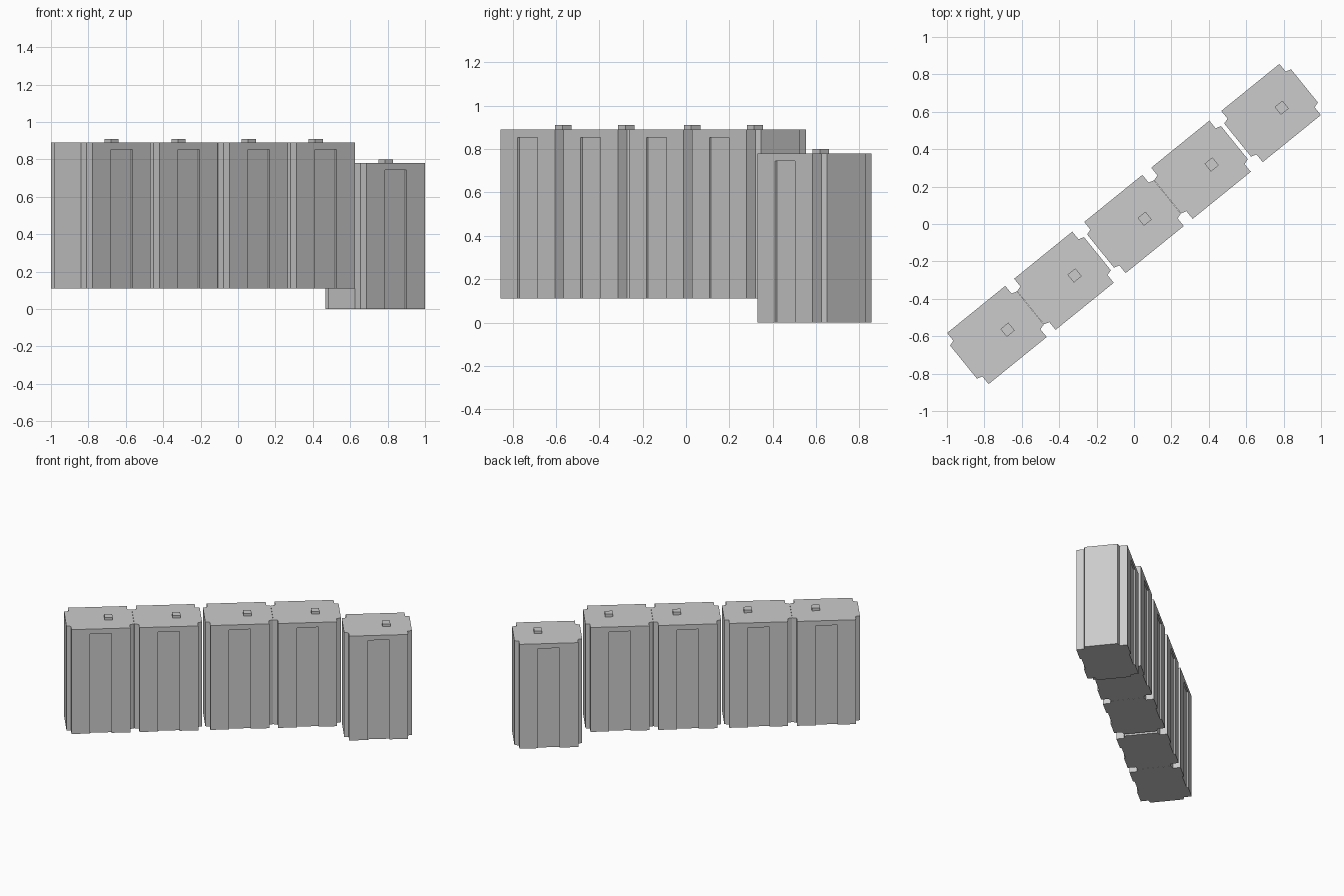
import bpy, bmesh, math
from mathutils import Matrix, Vector

if "Cube" in bpy.data.objects:
    bpy.data.objects.remove(bpy.data.objects["Cube"])

ANGLE = math.radians(39.0)
HEIGHT = 0.78
HALF_W, HALF_D = 0.20, 0.176      # main body half width / depth
BUMP = 0.23                       # reach of the end ribs
PANEL_W, PANEL_TOP, RECESS = 0.146, 0.744, 0.011


def link(name, mesh):
    obj = bpy.data.objects.new(name, mesh)
    bpy.context.collection.objects.link(obj)
    return obj


def prism(name, outline, height):
    bm = bmesh.new()
    face = bm.faces.new([bm.verts.new((x, y, 0)) for x, y in outline])
    ext = bmesh.ops.extrude_face_region(bm, geom=[face])
    top = [g for g in ext["geom"] if isinstance(g, bmesh.types.BMVert)]
    bmesh.ops.translate(bm, vec=(0, 0, height), verts=top)
    bmesh.ops.recalc_face_normals(bm, faces=bm.faces[:])
    mesh = bpy.data.meshes.new(name)
    bm.to_mesh(mesh)
    bm.free()
    return link(name, mesh)


def add_box(bm, center, size):
    mat = Matrix.Translation(center) @ Matrix.Diagonal((*size, 1))
    bmesh.ops.create_cube(bm, size=1, matrix=mat)


# cabinet outline: rectangle with a tapered full-height rib on each end
right = [(HALF_W, -HALF_D), (HALF_W, -0.123), (BUMP, -0.114),
         (BUMP, 0.114), (HALF_W, 0.123), (HALF_W, HALF_D)]
left = [(-x, -y) for x, y in right]
master = prism("cabinet_body", right + left, HEIGHT)

# shallow panel recesses, front and back, open at the bottom
bm = bmesh.new()
for s in (-1, 1):
    add_box(bm, (0, s * (HALF_D - RECESS + 0.05), PANEL_TOP / 2 - 0.05),
            (PANEL_W, 0.1, PANEL_TOP + 0.1))
cut_mesh = bpy.data.meshes.new("panel_cutter")
bm.to_mesh(cut_mesh)
bm.free()
cutter = link("panel_cutter", cut_mesh)
cutter.hide_render = True
mod = master.modifiers.new("panels", 'BOOLEAN')
mod.operation = 'DIFFERENCE'
mod.solver = 'EXACT'
mod.object = cutter
deps = bpy.context.evaluated_depsgraph_get()
body_mesh = bpy.data.meshes.new_from_object(master.evaluated_get(deps))
bpy.data.objects.remove(master)
bpy.data.objects.remove(cutter)

# small square cap for the roof
bm = bmesh.new()
add_box(bm, (0.062, -0.014, HEIGHT + 0.005), (0.054, 0.054, 0.03))
cap_mesh = bpy.data.meshes.new("roof_cap")
bm.to_mesh(cap_mesh)
bm.free()

# row of five cabinets; the last one stands lower
rot = Matrix.Rotation(ANGLE, 4, 'Z')
row = [(-0.943, 0.11), (-0.482, 0.11), (0.0, 0.11), (0.461, 0.11), (0.943, 0.0)]
for i, (u, z) in enumerate(row, 1):
    place = rot @ Matrix.Translation(Vector((u, 0, z)))
    link(f"cabinet_{i}", body_mesh).matrix_world = place
    link(f"roof_cap_{i}", cap_mesh).matrix_world = place
